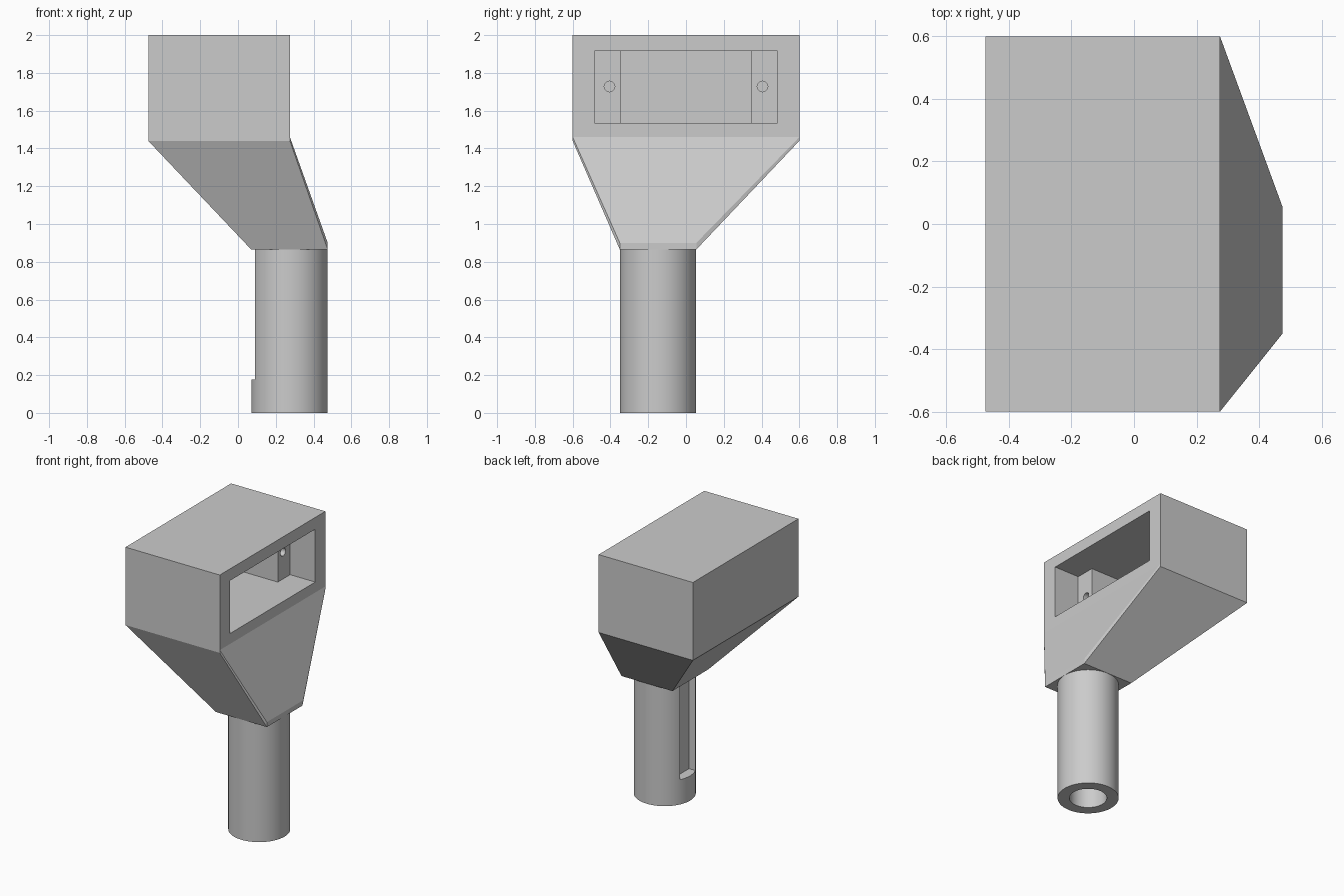
import bpy, bmesh, math
from mathutils import Matrix

if "Cube" in bpy.data.objects:
    bpy.data.objects.remove(bpy.data.objects["Cube"], do_unlink=True)

grey = bpy.data.materials.new("light grey")
grey.use_nodes = True
colour = (0.6, 0.6, 0.6, 1)
grey.diffuse_color = colour
grey.node_tree.nodes["Principled BSDF"].inputs["Base Color"].default_value = colour


def finish(bm, name):
    bmesh.ops.recalc_face_normals(bm, faces=bm.faces)
    mesh = bpy.data.meshes.new(name)
    bm.to_mesh(mesh)
    bm.free()
    mesh.materials.append(grey)
    obj = bpy.data.objects.new(name, mesh)
    bpy.context.collection.objects.link(obj)
    return obj


def prism(name, outline, z0, z1):
    bm = bmesh.new()
    face = bm.faces.new([bm.verts.new((x, y, z0)) for x, y in outline])
    top = bmesh.ops.extrude_face_region(bm, geom=[face])["geom"]
    verts = [v for v in top if isinstance(v, bmesh.types.BMVert)]
    bmesh.ops.translate(bm, verts=verts, vec=(0, 0, z1 - z0))
    return finish(bm, name)


def rect(x0, x1, y0, y1):
    return [(x0, y0), (x1, y0), (x1, y1), (x0, y1)]


def cylinder(name, centre, radius, length, sides, along_x=False):
    bm = bmesh.new()
    turn = Matrix.Rotation(math.pi / 2, 4, 'Y') if along_x else Matrix()
    bmesh.ops.create_cone(bm, cap_ends=True, segments=sides, radius1=radius, radius2=radius,
                          depth=length, matrix=Matrix.Translation(centre) @ turn)
    return finish(bm, name)


def activate(obj):
    bpy.ops.object.select_all(action='DESELECT')
    obj.select_set(True)
    bpy.context.view_layer.objects.active = obj


def cut(obj, cutter):
    mod = obj.modifiers.new("cut", 'BOOLEAN')
    mod.operation, mod.solver, mod.object = 'DIFFERENCE', 'EXACT', cutter
    activate(obj)
    bpy.ops.object.modifier_apply(modifier=mod.name)
    bpy.data.objects.remove(cutter, do_unlink=True)


left, right, half = -0.475, 0.275, 0.6
shoulder, joint, neck = 1.44, 1.46, 0.865
stem_x, stem_y = 0.2725, -0.148

# Housing with a recess that leaves a mounting post at each end
housing = prism("housing", rect(left, right, -half, half), joint, 2)
front, post, back, wide, narrow = 0.4, 0.075, -0.39, 0.485, 0.345
recess = [(front, -wide), (front, wide), (post, wide), (post, narrow),
          (back, narrow), (back, -narrow), (post, -narrow), (post, -wide)]
cut(housing, prism("recess_cutter", recess, 1.535, 1.915))

# Screw holes in the posts
for side in (-1, 1):
    cut(housing, cylinder("screw_cutter", (post, side * 0.405, 1.728), 0.028, 0.4, 32, True))

# Skewed funnel between the housing and the stem
bm = bmesh.new()
s = 0.2025
square = rect(stem_x - s, stem_x + s, stem_y - s, stem_y + s)
for outline, levels in ((square, (neck, 0.9)),
                        (rect(left, right, -half, half), (shoulder, joint))):
    for z in levels:
        for x, y in outline:
            bm.verts.new((x, y, z))
bmesh.ops.convex_hull(bm, input=bm.verts)
finish(bm, "funnel")

# Hollow stem with a keyway down its left-hand side
stem = cylinder("stem", (stem_x, stem_y, neck / 2), 0.202, neck, 96)
cut(stem, cylinder("bore_cutter", (stem_x, stem_y, 0.35), 0.124, 1, 96))
cut(stem, prism("keyway_cutter", rect(-0.1, 0.14, stem_y - 0.087, stem_y + 0.087), 0.178, 1))

for obj in (stem, housing):
    activate(obj)
    bpy.ops.object.shade_smooth_by_angle(angle=math.radians(30))
